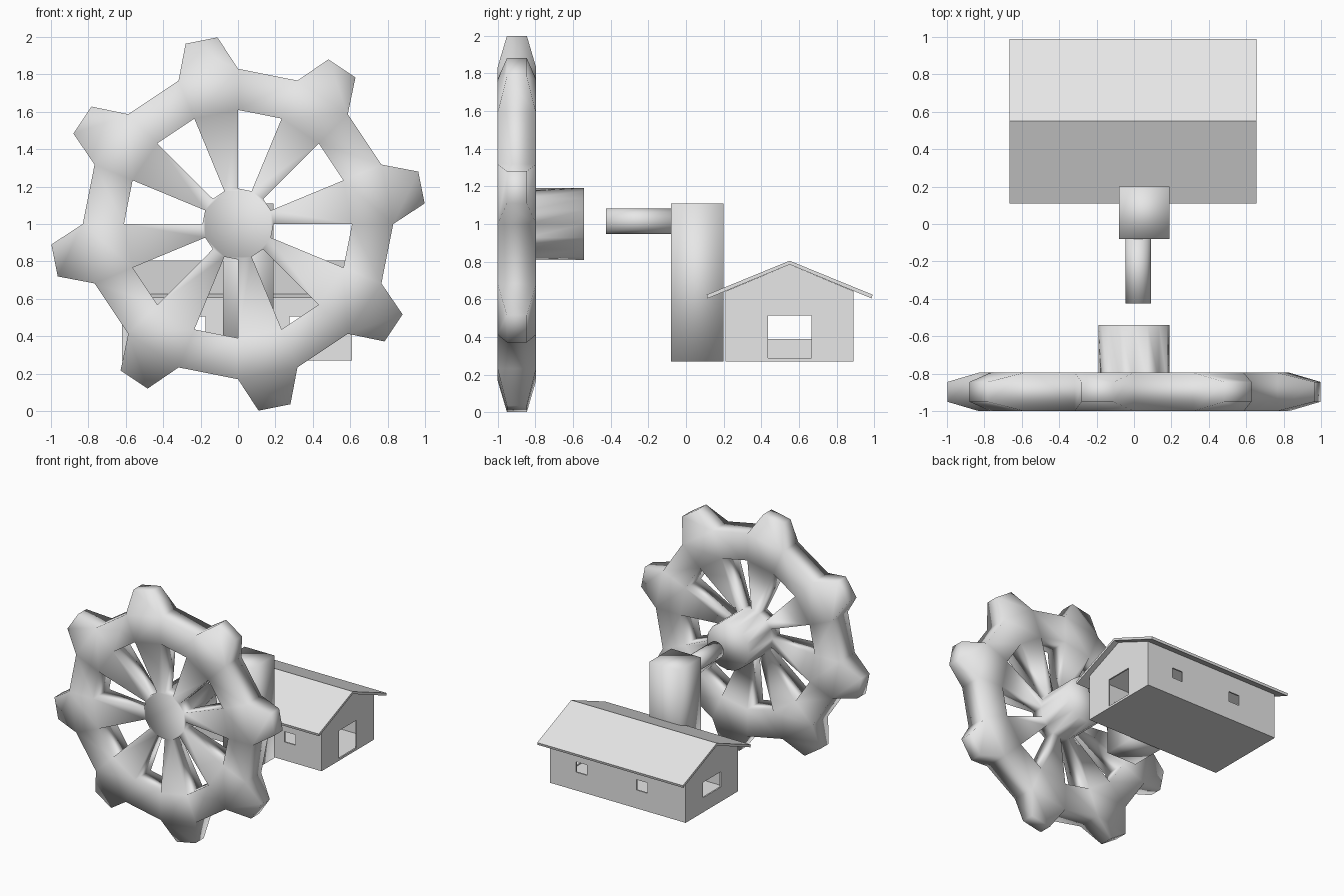
import bpy, bmesh, math
from mathutils import Vector

if "Cube" in bpy.data.objects:
    bpy.data.objects.remove(bpy.data.objects["Cube"])

grey = bpy.data.materials.new("plain grey")
grey.diffuse_color = (0.8, 0.8, 0.8, 1)
grey.use_nodes = True
grey.node_tree.nodes["Principled BSDF"].inputs["Base Color"].default_value = grey.diffuse_color


def finish(bm, name, smooth=False):
    bmesh.ops.recalc_face_normals(bm, faces=bm.faces)
    for f in bm.faces:
        f.smooth = smooth
    me = bpy.data.meshes.new(name)
    bm.to_mesh(me)
    bm.free()
    me.materials.append(grey)
    ob = bpy.data.objects.new(name, me)
    bpy.context.collection.objects.link(ob)
    return ob


def box(name, x0, x1, y0, y1, z0, z1, smooth=False):
    bm = bmesh.new()
    bmesh.ops.create_cube(bm, size=1)
    for v in bm.verts:
        v.co = ((x0 + x1) / 2 + v.co.x * (x1 - x0),
                (y0 + y1) / 2 + v.co.y * (y1 - y0),
                (z0 + z1) / 2 + v.co.z * (z1 - z0))
    return finish(bm, name, smooth)


def prism(name, profile, x0, x1):
    """Extrude a (y, z) profile along x."""
    bm = bmesh.new()
    a = [bm.verts.new((x0, y, z)) for y, z in profile]
    b = [bm.verts.new((x1, y, z)) for y, z in profile]
    n = len(profile)
    bm.faces.new(a)
    bm.faces.new(b[::-1])
    for i in range(n):
        j = (i + 1) % n
        bm.faces.new((a[i], a[j], b[j], b[i]))
    return finish(bm, name)


def cut(ob, cutter):
    m = ob.modifiers.new("cut", 'BOOLEAN')
    m.operation, m.solver, m.object = 'DIFFERENCE', 'EXACT', cutter
    bpy.context.view_layer.objects.active = ob
    bpy.ops.object.modifier_apply(modifier=m.name)
    bpy.data.objects.remove(cutter)


# Water wheel: 16-part rim, every second part carries a paddle and a spoke
N, YC, HALF = 16, -0.8975, 0.1025
bm = bmesh.new()


def ring(radius, y):
    return [bm.verts.new((radius * math.cos(2 * math.pi * k / N), y,
                          1 + radius * math.sin(2 * math.pi * k / N))) for k in range(N)]


of, ob_ = ring(0.83, YC - HALF), ring(0.83, YC + HALF)
inf, inb = ring(0.61, YC - HALF), ring(0.61, YC + HALF)
hf, hm, hb = ring(0.19, YC - 0.05), ring(0.19, YC + 0.05), ring(0.19, -0.54)
bm.faces.new(hf)
bm.faces.new(hb)
for k in range(N):
    j = (k + 1) % N
    bm.faces.new((of[k], of[j], inf[j], inf[k]))
    bm.faces.new((ob_[k], ob_[j], inb[j], inb[k]))
    bm.faces.new((hm[k], hm[j], hb[j], hb[k]))
    outer = (of[k], of[j], ob_[j], ob_[k])
    inner = (inf[k], inf[j], inb[j], inb[k])
    hub = (hf[k], hf[j], hm[j], hm[k])
    if k % 2:
        for face in (outer, inner, hub):
            bm.faces.new(face)
        continue
    a = 2 * math.pi * (k + 0.5) / N
    out = Vector((math.cos(a), 0, math.sin(a)))
    side = Vector((-math.sin(a), 0, math.cos(a)))
    base = Vector((0, YC, 1)) + out * 1.0
    tip = [bm.verts.new(base + side * 0.087 * s + Vector((0, 0.053 * t, 0)))
           for s, t in ((-1, -1), (1, -1), (1, 1), (-1, 1))]
    bm.faces.new(tip)
    for i in range(4):
        n = (i + 1) % 4
        bm.faces.new((outer[i], outer[n], tip[n], tip[i]))
        bm.faces.new((inner[i], inner[n], hub[n], hub[i]))
finish(bm, "water_wheel", True)

# Axle stub and post
bm = bmesh.new()
bmesh.ops.create_cone(bm, cap_ends=True, segments=16, radius1=0.068, radius2=0.068, depth=0.36)
for v in bm.verts:
    v.co = (0.022 + v.co.x, -0.245 + v.co.z, 1.015 + v.co.y)
finish(bm, "axle", True)
box("post", -0.08, 0.19, -0.08, 0.20, 0.27, 1.11, True)

# Hollow house with gables
X0, X1, T = -0.62, 0.61, 0.012
house = prism("house_walls", [(0.21, 0.27), (0.89, 0.27), (0.89, 0.643),
                              (0.55, 0.785), (0.21, 0.643)], X0, X1)
cut(house, prism("room", [(0.21 + T, 0.27 + T), (0.89 - T, 0.27 + T), (0.89 - T, 0.636),
                          (0.55, 0.772), (0.21 + T, 0.636)], X0 + T, X1 - T))
# Long-side windows, door and gable window
for wx in (-0.275, 0.275):
    cut(house, box("window_cutter", wx, wx + 0.1, 0.1, 1.0, 0.42, 0.505))
cut(house, box("door_cutter", 0.5, 0.7, 0.435, 0.665, 0.288, 0.515))
cut(house, box("gable_cutter", -0.7, -0.5, 0.435, 0.665, 0.39, 0.515))

# Roof
prism("roof", [(0.11, 0.625), (0.55, 0.805), (0.99, 0.625),
               (0.985, 0.605), (0.55, 0.785), (0.115, 0.605)], -0.665, 0.655)
